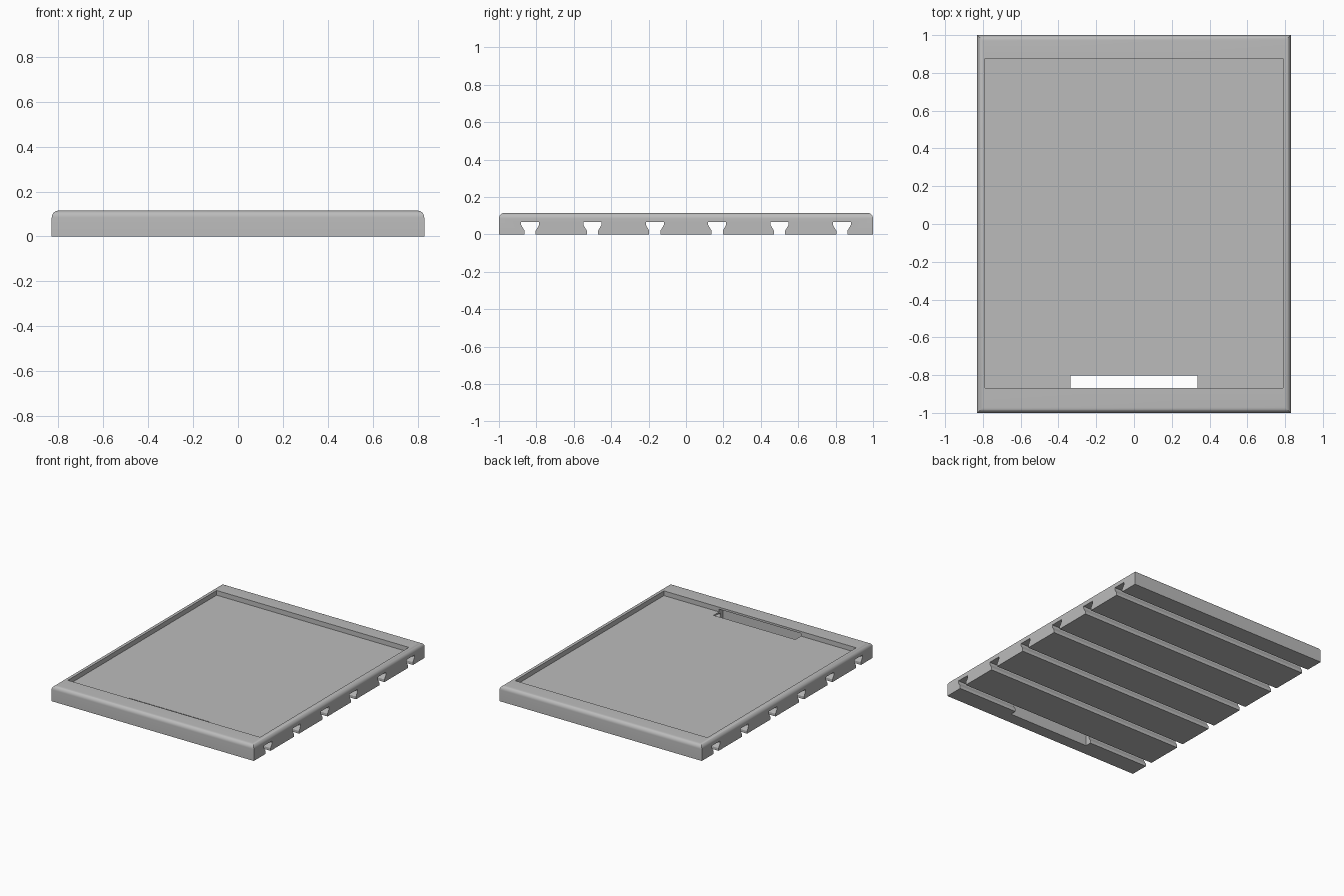
import bpy
import bmesh
import math

cube = bpy.data.objects.get("Cube")
if cube:
    bpy.data.objects.remove(cube, do_unlink=True)

WIDTH, LENGTH, HEIGHT = 1.66, 2.0, 0.115

grey = bpy.data.materials.new("plain grey")
grey.use_nodes = True
colour = (0.5, 0.5, 0.5, 1)
grey.diffuse_color = colour
grey.node_tree.nodes["Principled BSDF"].inputs["Base Color"].default_value = colour


def make_object(name, bm):
    bmesh.ops.recalc_face_normals(bm, faces=bm.faces)
    mesh = bpy.data.meshes.new(name)
    bm.to_mesh(mesh)
    bm.free()
    mesh.materials.append(grey)
    obj = bpy.data.objects.new(name, mesh)
    bpy.context.collection.objects.link(obj)
    return obj


def add_prism(bm, profile, x0, x1):
    """Extrude a y-z profile along x."""
    face = bm.faces.new([bm.verts.new((x0, y, z)) for y, z in profile])
    result = bmesh.ops.extrude_face_region(bm, geom=[face])
    verts = [v for v in result["geom"] if isinstance(v, bmesh.types.BMVert)]
    bmesh.ops.translate(bm, verts=verts, vec=(x1 - x0, 0, 0))


def add_box(bm, x, y0, y1, z0, z1):
    add_prism(bm, [(y0, z0), (y1, z0), (y1, z1), (y0, z1)], -x, x)


# Slab with rounded top edges
bm = bmesh.new()
add_box(bm, WIDTH / 2, -LENGTH / 2, LENGTH / 2, 0, HEIGHT)
top_edges = [e for e in bm.edges if all(v.co.z > HEIGHT / 2 for v in e.verts)]
bmesh.ops.bevel(bm, geom=top_edges, offset=0.03, segments=8, profile=0.5,
                affect='EDGES')
tray = make_object("tray", bm)

# Shallow recess in the top
bm = bmesh.new()
add_box(bm, 0.788, -0.867, 0.875, 0.08, 0.2)
recess = make_object("recess_cutter", bm)

# Six undercut grooves across the underside
half_groove = [(0.03, -0.05), (0.03, 0.02), (0.048, 0.05), (0.048, 0.067)]
bm = bmesh.new()
for i in range(6):
    centre = (i - 2.5) / 3
    right = [(centre + y, z) for y, z in half_groove]
    left = [(centre - y, z) for y, z in reversed(half_groove)]
    add_prism(bm, right + left, -1, 1)
grooves = make_object("groove_cutter", bm)

# Long slot through the floor, reaching under the front rim
bm = bmesh.new()
add_box(bm, 0.335, -0.91, -0.802, -0.06, 0.1)
slot = make_object("slot_cutter", bm)

# Cut the slab
bpy.context.view_layer.objects.active = tray
for cutter in (recess, grooves, slot):
    cutter.hide_render = True
    mod = tray.modifiers.new(cutter.name, 'BOOLEAN')
    mod.operation = 'DIFFERENCE'
    mod.solver = 'EXACT'
    mod.object = cutter
    bpy.ops.object.modifier_apply(modifier=mod.name)
    bpy.data.objects.remove(cutter, do_unlink=True)

bpy.ops.object.select_all(action='DESELECT')
tray.select_set(True)
bpy.ops.object.shade_smooth_by_angle(angle=math.radians(30))
